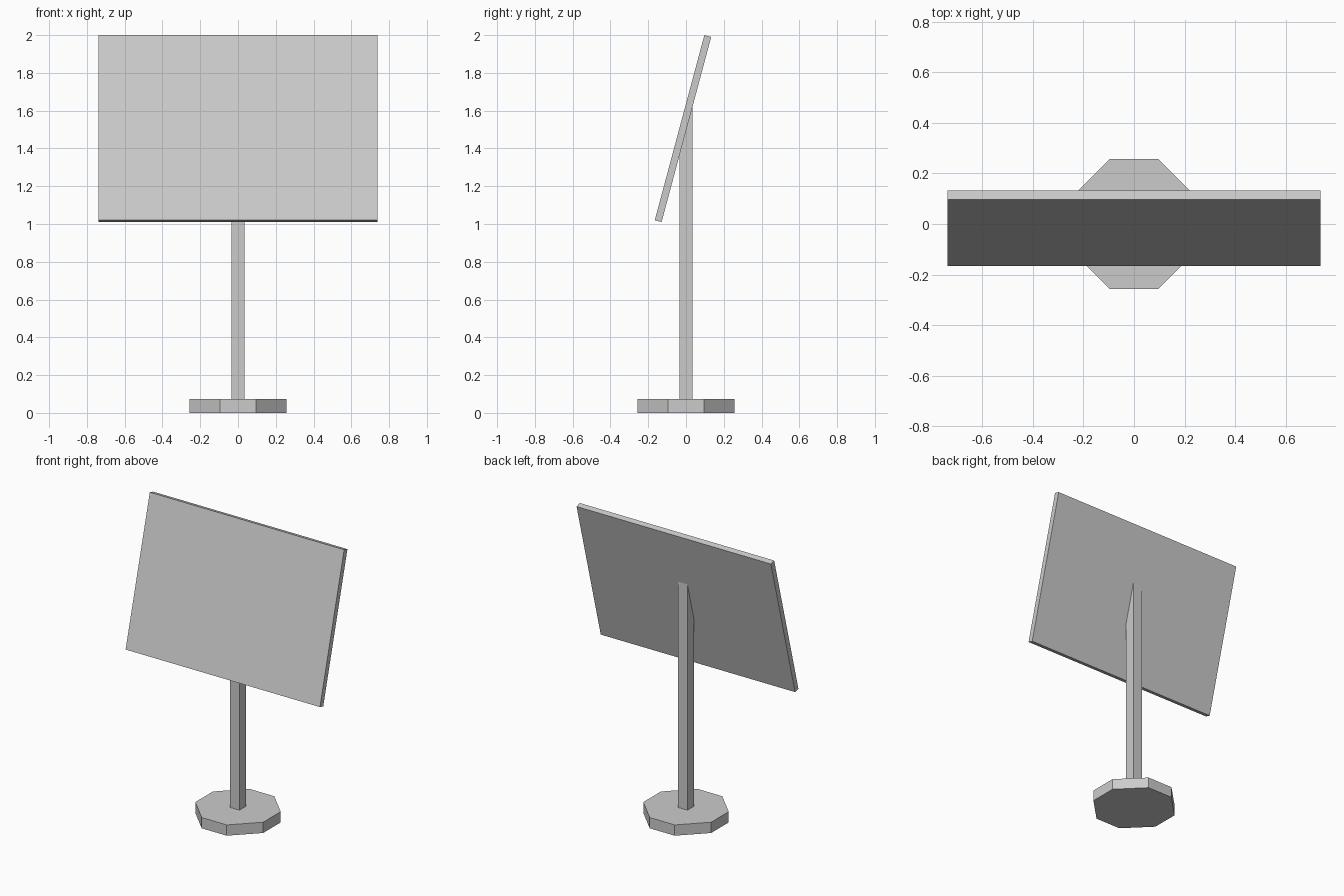
import bpy
import bmesh
from math import radians, tan
from mathutils import Matrix, Vector

cube = bpy.data.objects.get("Cube")
if cube:
    bpy.data.objects.remove(cube, do_unlink=True)

GREY = (0.6, 0.6, 0.6, 1.0)
grey = bpy.data.materials.new("light_grey")
grey.use_nodes = True
grey.diffuse_color = GREY
grey.node_tree.nodes["Principled BSDF"].inputs["Base Color"].default_value = GREY

TILT = radians(15)
PANEL_CENTRE = Vector((0, -0.016, 1.505))


def finish(name, bm):
    """Turn a bmesh into a flat-shaded grey object."""
    bmesh.ops.recalc_face_normals(bm, faces=bm.faces)
    mesh = bpy.data.meshes.new(name)
    bm.to_mesh(mesh)
    bm.free()
    mesh.materials.append(grey)
    obj = bpy.data.objects.new(name, mesh)
    bpy.context.collection.objects.link(obj)
    return obj


def box(size, centre):
    bm = bmesh.new()
    bmesh.ops.create_cube(bm, size=1)
    bmesh.ops.scale(bm, vec=size, verts=bm.verts)
    bmesh.ops.translate(bm, vec=centre, verts=bm.verts)
    return bm


# Base: square slab with its four corners cut off
half, flat, height = 0.258, 0.095, 0.074
outline = [(flat, -half), (half, -flat), (half, flat), (flat, half)]
outline += [(-x, -y) for x, y in outline]
bm = bmesh.new()
bottom = bm.faces.new([bm.verts.new((x, y, 0)) for x, y in outline])
top = bmesh.ops.extrude_face_region(bm, geom=[bottom], use_keep_orig=True)["geom"]
bmesh.ops.translate(bm, vec=(0, 0, height),
                    verts=[v for v in top if isinstance(v, bmesh.types.BMVert)])
finish("base", bm)

# Pole: square post whose top is slanted to end inside the panel
bm = box((0.071, 0.071, 1.0), (0, 0, height + 0.5))
for v in bm.verts:
    if v.co.z > 0.5:
        v.co.z = PANEL_CENTRE.z + (v.co.y - PANEL_CENTRE.y) / tan(TILT)
finish("pole", bm)

# Panel: thin board leaning back
bm = box((1.476, 0.0375, 1.0145), (0, 0, 0))
bm.transform(Matrix.Translation(PANEL_CENTRE) @ Matrix.Rotation(-TILT, 4, "X"))
finish("panel", bm)
